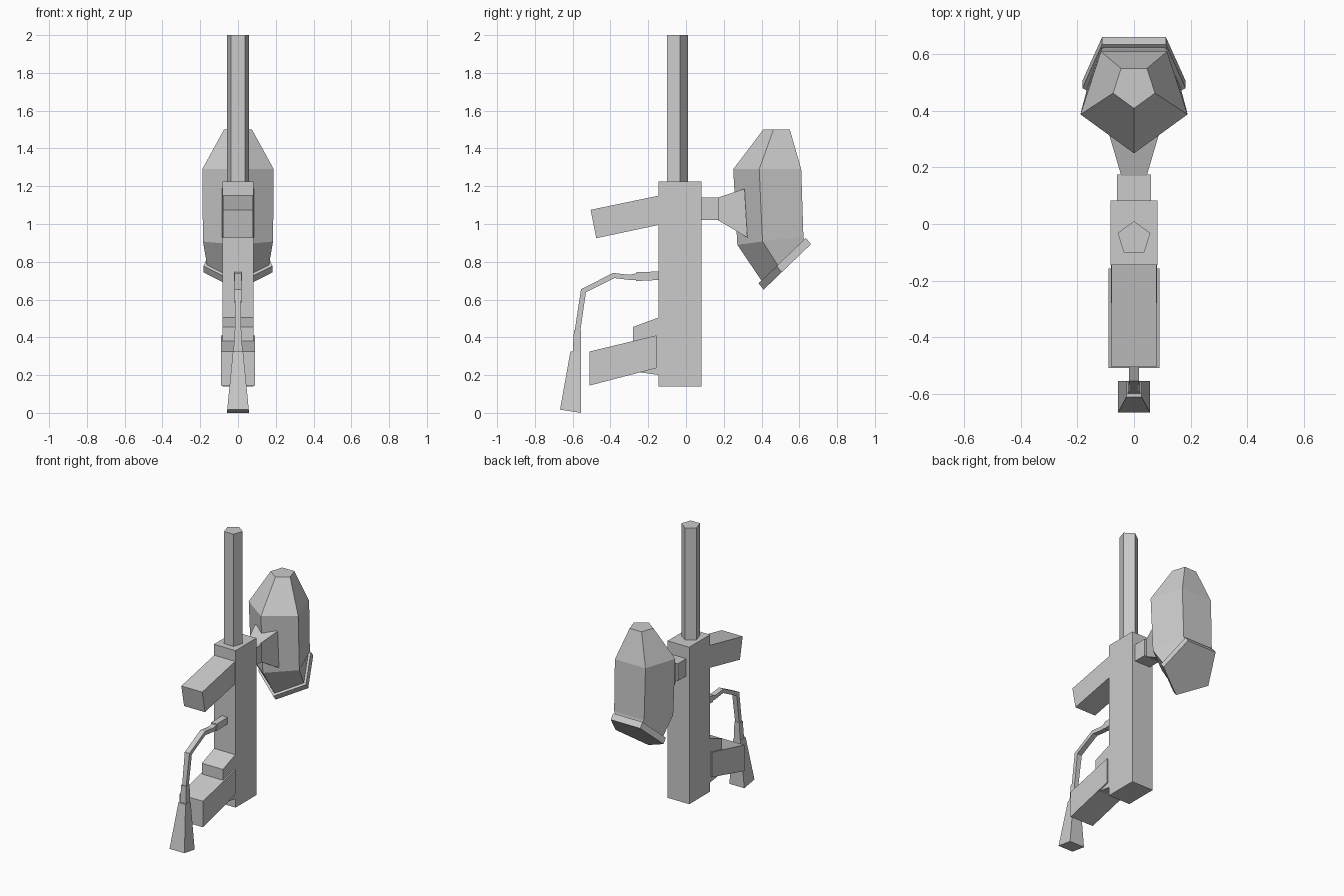
import bpy, bmesh, math
from mathutils import Vector

default_cube = bpy.data.objects.get("Cube")
if default_cube:
    bpy.data.objects.remove(default_cube, do_unlink=True)

grey = bpy.data.materials.new("light grey")
grey.use_nodes = True
colour = (0.6, 0.6, 0.6, 1.0)
grey.diffuse_color = colour
grey.node_tree.nodes["Principled BSDF"].inputs["Base Color"].default_value = colour


def loft(name, rings):
    """Skin a closed, flat-shaded shape through a chain of cross-sections."""
    bm = bmesh.new()
    loops = [[bm.verts.new(point) for point in ring] for ring in rings]
    count = len(loops[0])
    for lower, upper in zip(loops, loops[1:]):
        for i in range(count):
            j = (i + 1) % count
            bm.faces.new((lower[i], lower[j], upper[j], upper[i]))
    bm.faces.new(loops[0])
    bm.faces.new(loops[-1])
    bmesh.ops.recalc_face_normals(bm, faces=bm.faces)
    mesh = bpy.data.meshes.new(name)
    bm.to_mesh(mesh)
    bm.free()
    mesh.materials.append(grey)
    obj = bpy.data.objects.new(name, mesh)
    bpy.context.collection.objects.link(obj)
    return obj


def section(upper, lower, half_width):
    """Rectangle across x between two (y, z) side-profile points."""
    return [Vector((side * half_width, y, z))
            for side, (y, z) in ((-1, upper), (1, upper), (1, lower), (-1, lower))]


def pentagon(y, z, radius, slope=0.0):
    """Pentagon pointing to the front, tipped about x; a negative radius points it back."""
    tilt = math.atan(slope)
    ring = []
    for k in range(5):
        angle = math.tau * k / 5
        across, along = radius * math.sin(angle), -radius * math.cos(angle)
        ring.append(Vector((across, y + along * math.cos(tilt), z + along * math.sin(tilt))))
    return ring


# Upright body and mast
loft("body", [section((-0.145, 1.225), (-0.145, 0.14), 0.083),
              section((0.083, 1.225), (0.083, 0.14), 0.083)])
loft("mast", [pentagon(-0.051, 1.2, -0.061), pentagon(-0.051, 2.0, -0.061)])

# Arms and block on the front of the body
loft("upper_arm", [section((-0.505, 1.075), (-0.475, 0.925), 0.08),
                   section((-0.14, 1.151), (-0.14, 0.996), 0.08)])
loft("lower_arm", [section((-0.51, 0.325), (-0.51, 0.145), 0.09),
                   section((-0.157, 0.41), (-0.157, 0.237), 0.09)])
loft("front_block", [section((-0.28, 0.455), (-0.28, 0.22), 0.081),
                     section((-0.14, 0.507), (-0.14, 0.2), 0.081)])

# Hose, its socket and the flared nozzle
loft("hose_socket", [section((-0.14, 0.748), (-0.14, 0.704), 0.022),
                     section((-0.262, 0.746), (-0.265, 0.698), 0.022)])
loft("hose", [section((-0.255, 0.74), (-0.255, 0.704), 0.018),
              section((-0.3, 0.731), (-0.3, 0.704), 0.018),
              section((-0.386, 0.741), (-0.38, 0.714), 0.018),
              section((-0.556, 0.654), (-0.53, 0.638), 0.018),
              section((-0.59, 0.43), (-0.56, 0.43), 0.015)])
loft("nozzle_neck", [section((-0.593, 0.44), (-0.556, 0.44), 0.019),
                     section((-0.6, 0.32), (-0.556, 0.32), 0.024)])
loft("nozzle_horn", [section((-0.612, 0.325), (-0.556, 0.323), 0.027),
                     section((-0.667, 0.017), (-0.555, 0.0), 0.057)])

# Bracket that carries the tank
loft("bracket_stub", [section((0.08, 1.14), (0.08, 1.02), 0.06),
                      section((0.175, 1.14), (0.175, 1.02), 0.06)])
loft("bracket_flare", [section((0.17, 1.14), (0.17, 1.02), 0.045),
                       section((0.31, 1.187), (0.325, 0.928), 0.086)])

# Faceted tank with a tilted end cap
loft("tank", [pentagon(0.487, 1.5, 0.078),
              pentagon(0.449, 1.29, 0.199),
              pentagon(0.465, 0.915, 0.195, 0.13),
              pentagon(0.525, 0.817, 0.172, 0.96)])
loft("tank_cap", [pentagon(0.523, 0.819, 0.192, 0.96),
                  pentagon(0.549, 0.785, 0.192, 0.96)])
